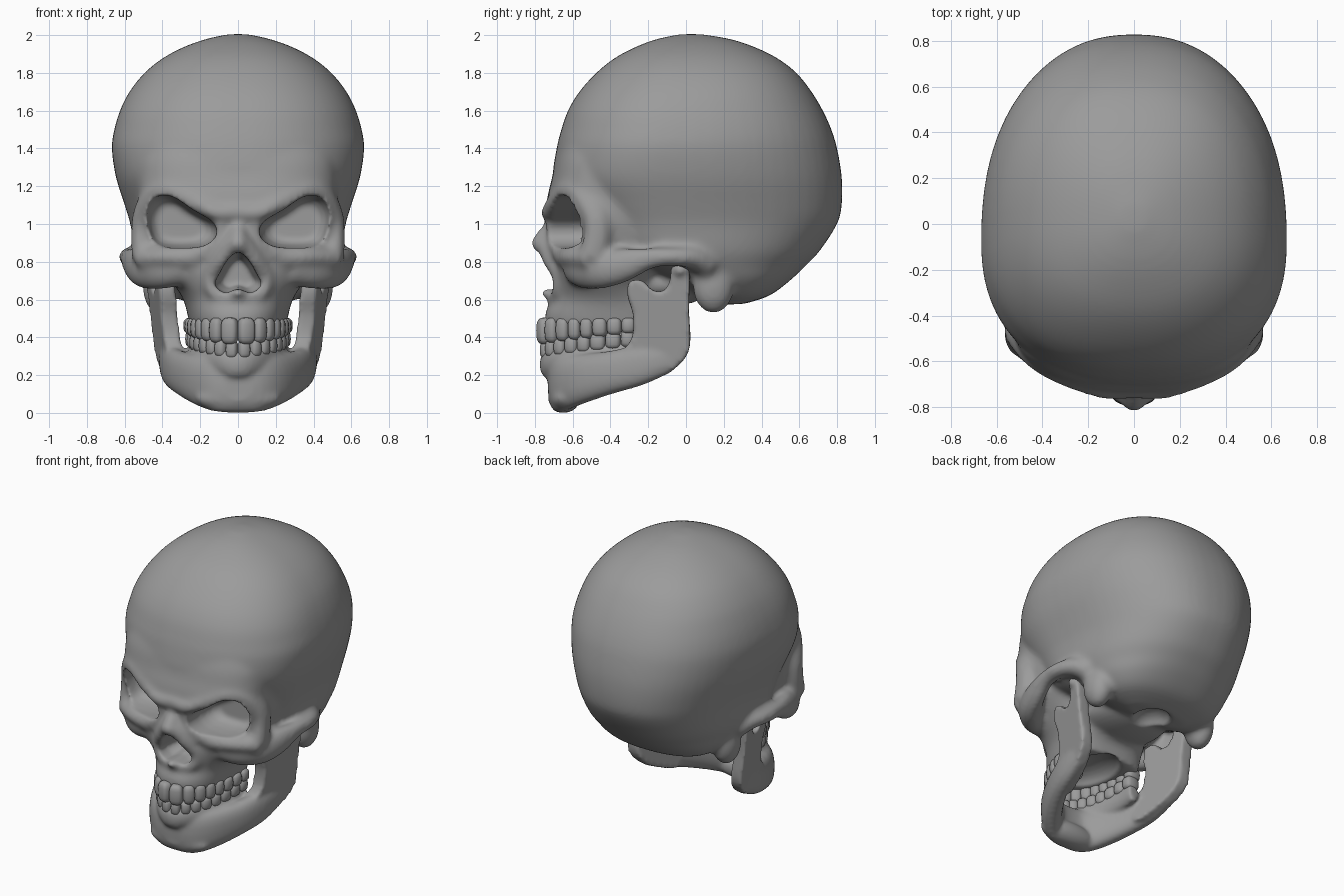
import bpy, bmesh, math
from mathutils import Vector, Matrix

if "Cube" in bpy.data.objects:
    bpy.data.objects.remove(bpy.data.objects["Cube"])

bone = bpy.data.materials.new("grey_bone")
bone.use_nodes = True
bone.diffuse_color = (0.33, 0.33, 0.33, 1)
bone.node_tree.nodes["Principled BSDF"].inputs["Base Color"].default_value = (0.33, 0.33, 0.33, 1)


def spline(rows, steps=4, closed=False):
    """Catmull-Rom through rows of any length."""
    n, out = len(rows), []
    pick = (lambda i: rows[i % n]) if closed else (lambda i: rows[min(max(i, 0), n - 1)])
    for i in range(n if closed else n - 1):
        for k in range(steps):
            t = k / steps
            out.append([0.5 * (2 * b + (c - a) * t + (2 * a - 5 * b + 4 * c - d) * t * t
                               + (3 * b - a - 3 * c + d) * t ** 3)
                        for a, b, c, d in zip(pick(i - 1), pick(i), pick(i + 1), pick(i + 2))])
    return out if closed else out + [list(rows[-1])]


def power(v, e):
    return math.copysign(abs(v) ** e, v)


def oval(n, count):
    """Unit superellipse of exponent n."""
    angles = [2 * math.pi * i / count for i in range(count)]
    return [(power(math.cos(a), 2 / n), power(math.sin(a), 2 / n)) for a in angles]


def skin(bm, rings):
    """Closed solid through equal rings."""
    loops = [[bm.verts.new(p) for p in ring] for ring in rings]
    for a, b in zip(loops, loops[1:]):
        for i in range(len(a)):
            j = (i + 1) % len(a)
            bm.faces.new((a[i], a[j], b[j], b[i]))
    bm.faces.new(loops[0][::-1])
    bm.faces.new(loops[-1])


def stack(bm, rows, n):
    """Horizontal sections: z, front y, widest y, back y, half width."""
    rings = []
    for z, front, mid, back, w in spline(rows):
        rings.append([(w * c, mid + s * ((back - mid) if s > 0 else (mid - front)), z)
                      for c, s in oval(n, 64)])
    skin(bm, rings)


def tube(bm, rows, ref, sides=(1, -1), n=2):
    """Bar through rows of x, y, z, thickness, thickness along ref."""
    path = spline(rows)
    pts = [Vector(r[:3]) for r in path]
    rings = []
    for i, r in enumerate(path):
        tan = (pts[min(i + 1, len(pts) - 1)] - pts[max(i - 1, 0)]).normalized()
        side = tan.cross(Vector(ref)).normalized()
        up = side.cross(tan)
        rings.append([pts[i] + side * r[3] * c + up * r[4] * s for c, s in oval(n, 20)])
    for sx in sides:
        skin(bm, [[(p.x * sx, p.y, p.z) for p in ring] for ring in rings])


def blob(bm, loc, scale):
    m = Matrix.Translation(loc) @ Matrix.Diagonal((*scale, 1))
    bmesh.ops.create_uvsphere(bm, u_segments=32, v_segments=16, radius=1, matrix=m)


def make(name, bm):
    bmesh.ops.recalc_face_normals(bm, faces=bm.faces)
    mesh = bpy.data.meshes.new(name)
    bm.to_mesh(mesh)
    bm.free()
    ob = bpy.data.objects.new(name, mesh)
    bpy.context.scene.collection.objects.link(ob)
    mesh.materials.append(bone)
    mesh.polygons.foreach_set("use_smooth", [True] * len(mesh.polygons))
    return ob


def fuse(ob, voxel, rounds):
    rem = ob.modifiers.new("fuse", "REMESH")
    rem.mode, rem.voxel_size, rem.use_smooth_shade = "VOXEL", voxel, True
    soft = ob.modifiers.new("soften", "SMOOTH")
    soft.factor, soft.iterations = 0.5, rounds


def bake(ob):
    """Apply the whole modifier stack."""
    graph = bpy.context.evaluated_depsgraph_get()
    mesh = bpy.data.meshes.new_from_object(ob.evaluated_get(graph))
    ob.modifiers.clear()
    ob.data = mesh
    mesh.materials.clear()
    mesh.materials.append(bone)
    mesh.polygons.foreach_set("material_index", [0] * len(mesh.polygons))
    mesh.polygons.foreach_set("use_smooth", [True] * len(mesh.polygons))


X, Y, Z = (1, 0, 0), (0, 1, 0), (0, 0, 1)

# Braincase
bm = bmesh.new()
stack(bm, [(.575, .15, .22, .3, .22), (.62, .04, .22, .44, .36), (.7, -.1, .18, .55, .45),
           (.78, -.28, .05, .635, .51), (.86, -.45, 0, .71, .545), (1, -.55, -.04, .8, .57),
           (1.1, -.62, -.06, .825, .6), (1.25, -.7, -.08, .825, .647), (1.4, -.685, -.08, .8, .668),
           (1.5, -.66, -.06, .77, .655), (1.6, -.625, -.05, .725, .625), (1.7, -.565, -.02, .665, .575),
           (1.8, -.475, 0, .585, .495), (1.88, -.375, .01, .48, .395), (1.94, -.26, .02, .355, .28),
           (1.98, -.15, .03, .23, .165), (2.005, -.03, .03, .08, .05)], 2.3)
# Upper jaw and cheeks
stack(bm, [(.46, -.745, -.28, -.2, .255), (.53, -.745, -.28, -.2, .27), (.6, -.71, -.32, -.15, .29),
           (.68, -.7, -.4, -.12, .34), (.76, -.7, -.42, -.1, .41), (.86, -.68, -.42, -.05, .49),
           (1, -.65, -.42, .05, .51)], 2.4)
# Forehead and temples
stack(bm, [(.88, -.64, -.4, .05, .5), (1, -.69, -.4, .05, .525), (1.08, -.735, -.4, .05, .53),
           (1.16, -.73, -.38, .05, .53), (1.24, -.71, -.36, .05, .535), (1.34, -.69, -.34, .05, .535),
           (1.46, -.65, -.3, .05, .51)], 2.75)
# Brow and outer eye rim
tube(bm, [(-.03, -.715, 1.07, .045, .045), (.11, -.71, 1.06, .045, .06), (.22, -.69, 1.115, .04, .05),
          (.36, -.63, 1.185, .035, .05), (.46, -.55, 1.165, .035, .06), (.515, -.48, 1.06, .04, .07),
          (.522, -.47, .94, .045, .07), (.5, -.49, .83, .065, .08)], Y)
# Lower and inner eye rim
tube(bm, [(.52, -.49, .82, .06, .07), (.37, -.59, .825, .055, .07), (.22, -.65, .83, .055, .05),
          (.12, -.685, .91, .045, .045), (.08, -.7, 1.02, .045, .045)], Y)
# Nose bridge and edge of the nose opening
tube(bm, [(0, -.69, 1.06, .05, .05), (0, -.705, .98, .05, .05), (0, -.75, .92, .055, .05),
          (0, -.81, .875, .035, .035)], X, (1,))
tube(bm, [(.02, -.76, .9, .05, .04), (.09, -.715, .81, .05, .045), (.15, -.67, .72, .04, .04),
          (.12, -.68, .63, .035, .035), (-.02, -.71, .61, .03, .03)], Y)
blob(bm, (0, -.735, .635), (.03, .045, .025))
# Cheekbone and arch to the ear
tube(bm, [(.28, -.58, .765, .08, .085), (.4, -.53, .755, .08, .1), (.49, -.44, .757, .075, .1),
          (.545, -.32, .785, .06, .09), (.575, -.18, .82, .05, .055), (.575, -.05, .825, .055, .05),
          (.53, .04, .82, .07, .06), (.47, .11, .78, .08, .07)], Z)
# Bony knobs behind the ears, and the base between the jaw joints
for sx in (1, -1):
    blob(bm, (.42 * sx, .145, .67), (.085, .11, .145))
blob(bm, (0, -.1, .68), (.28, .3, .11))
skull = make("skull", bm)
fuse(skull, 0.018, 7)
bake(skull)

# Openings: eye sockets, nose, palate and spinal opening
bm = bmesh.new()
socket = spline([(.115, .95), (.135, 1.01), (.24, 1.075), (.35, 1.145), (.44, 1.138), (.487, 1.05),
                 (.46, .92), (.38, .877), (.22, .877), (.145, .905)], 4, True)
for sx in (1, -1):
    skin(bm, [[(sx * (.31 + (x - .31) * k), y, 1 + (z - 1) * k) for x, z in socket]
              for y, k in ((-.95, 1.02), (-.6, 1), (-.54, .95), (-.49, .86), (-.455, .68))])
half = [(.055, .815), (.1, .74), (.128, .675), (.07, .632)]
nose = spline([(0, .855)] + half + [(0, .655)] + [(-x, z) for x, z in half[::-1]], 3, True)
skin(bm, [[(x * k, y, .73 + (z - .73) * k) for x, z in nose]
          for y, k in ((-.95, 1.02), (-.62, .95), (-.52, .65))])
blob(bm, (0, -.43, .44), (.16, .24, .1))
blob(bm, (0, .17, .56), (.12, .13, .1))
cutter = make("openings_cutter", bm)
cutter.hide_render = True
cut = skull.modifiers.new("cut", "BOOLEAN")
cut.operation, cut.solver, cut.object = "DIFFERENCE", "EXACT", cutter
fuse(skull, 0.013, 4)
bake(skull)
bpy.data.objects.remove(cutter)


# Dental arch: point and direction at angle t from the front
def arch(t, k=1):
    return (Vector((.238 * k * math.sin(t), -.27 - .485 * k * math.cos(t), 0)),
            Vector((.238 * math.cos(t), .485 * math.sin(t), 0)).normalized())


def bite(f):
    return .365 + .065 * f


# Lower jaw: body, chin, gum ridge and upright branches
bm = bmesh.new()
tube(bm, [(.375, -.09, .29, .045, .075), (.355, -.25, .25, .055, .105), (.295, -.42, .21, .065, .115),
          (.2, -.58, .175, .07, .135), (.1, -.66, .155, .065, .15), (-.03, -.67, .15, .06, .15)], Z, n=2.4)
blob(bm, (0, -.645, .08), (.225, .085, .08))
ridge = []
for i in range(-1, 9):
    p = arch(i * math.pi / 16, .96)[0]
    ridge.append((p.x, p.y, bite(max(i, 0) / 8) - .11, .04, .07))
tube(bm, ridge, Z)
branch = spline([(-.34, .3), (-.285, .4), (-.28, .52), (-.31, .62), (-.3, .695), (-.23, .7),
                 (-.18, .65), (-.12, .645), (-.085, .7), (-.07, .785), (.015, .79), (.015, .55),
                 (.022, .36), (-.03, .26), (-.15, .185), (-.32, .14)], 3, True)
for sx in (1, -1):
    skin(bm, [[(sx * (.385 + .12 * (z - .4) + .2 * (y + .1) + d), y, z) for y, z in branch]
              for d in (-.045, .045)])
    blob(bm, (.45 * sx, -.03, .755), (.065, .045, .04))
jaw = make("lower_jaw", bm)
fuse(jaw, 0.013, 8)
bake(jaw)


# Teeth: rounded blocks set along the arch
def teeth(name, widths, k, upper):
    bm = bmesh.new()
    table, total = [], 0
    for i in range(401):
        t = i / 400 * math.pi / 2
        p = arch(t, k)[0]
        total += (p - table[-1][2]).length if table else 0
        table.append((total, t, p))
    s, fit = 0, total / sum(widths)
    for w in widths:
        w *= fit
        t = next(row[1] for row in table if row[0] >= s + w / 2)
        s += w
        p, tan = arch(t, k)
        f = s / total
        low, high = (bite(f) - .012, .505) if upper else (bite(f) - .085, bite(f) + .008)
        depth = .04 + .012 * f
        for sx in (1, -1):
            verts = bmesh.ops.create_uvsphere(bm, u_segments=16, v_segments=10, radius=1)["verts"]
            for v in verts:
                a, b, c = (power(q, .65) for q in v.co)
                q = p + tan * a * w * .53 + Vector((tan.y, -tan.x, 0)) * b * depth
                v.co = (q.x * sx, q.y, (low + high) / 2 + c * (high - low) / 2)
    make(name, bm)


teeth("upper_teeth", (.085, .07, .07, .065, .065, .075, .075, .07), 1, True)
teeth("lower_teeth", (.06, .06, .065, .07, .07, .08, .08, .075), .96, False)
